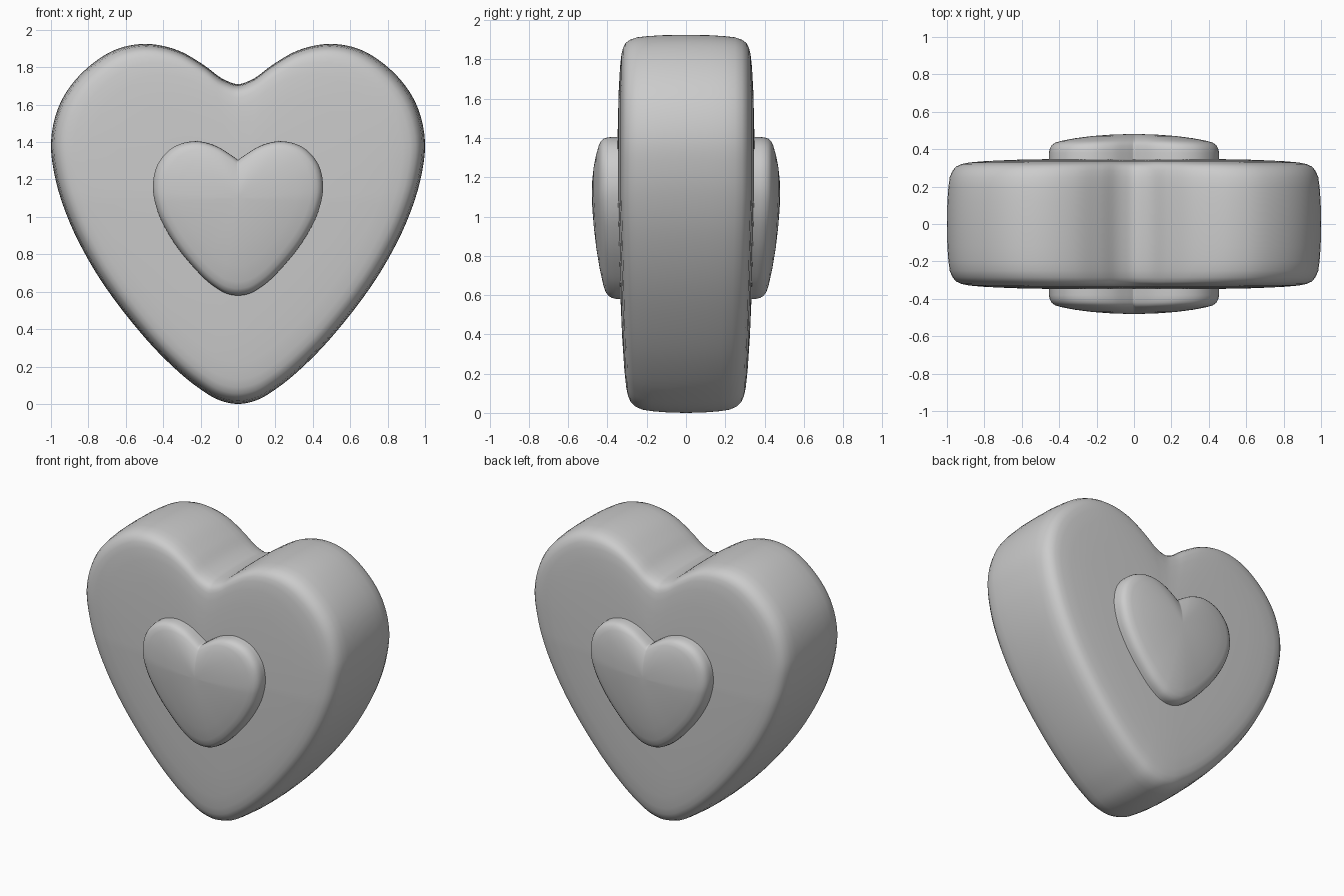
import bpy, bmesh
from mathutils import Vector

if "Cube" in bpy.data.objects:
    bpy.data.objects.remove(bpy.data.objects["Cube"])


def outline(half, steps, sharp_notch):
    """Smooth closed heart outline from its right half, tip to notch."""
    pts = [Vector(p) for p in half]
    first = Vector((-pts[1].x, pts[1].y))
    last = Vector((-pts[-2].x, pts[-2].y))
    if sharp_notch:
        last = 2 * pts[-1] - pts[-2]
    ext = [first] + pts + [last]
    right = []
    for i in range(1, len(ext) - 2):
        a, b, c, d = ext[i - 1:i + 3]
        # centripetal-like tangents from chord lengths
        l0, l1, l2 = (b - a).length, (c - b).length, (d - c).length
        m1 = ((b - a) / l0 * l1 + (c - b) / l1 * l0) / (l0 + l1) * l1
        m2 = ((c - b) / l1 * l2 + (d - c) / l2 * l1) / (l1 + l2) * l1
        for k in range(steps):
            t = k / steps
            right.append((2*t**3 - 3*t*t + 1) * b + (t**3 - 2*t*t + t) * m1
                         + (3*t*t - 2*t**3) * c + (t**3 - t*t) * m2)
    right.append(pts[-1])
    left = [Vector((-p.x, p.y)) for p in right[-2:0:-1]]
    return right + left


def heart(name, ring, profile, centre_z, taper, both_sides):
    """Sweep the outline inwards along (scale, depth) steps to a domed face."""
    bm = bmesh.new()
    prof = list(profile)
    signs = (-1, 1)
    n = len(ring)
    for sign in signs:
        prev = None
        for s, depth in prof:
            if s == 0:
                tip = bm.verts.new((0, sign * depth, centre_z))
                for i in range(n):
                    bm.faces.new((prev[i], prev[(i + 1) % n], tip))
                break
            cur = []
            for p in ring:
                z = centre_z + (p.y - centre_z) * s
                low = max(0, centre_z - z)
                y = depth - taper * low * (depth > 0)
                cur.append(bm.verts.new((p.x * s, sign * y if depth else 0, z)))
            if prev:
                for i in range(n):
                    j = (i + 1) % n
                    bm.faces.new((prev[i], prev[j], cur[j], cur[i]))
            prev = cur
    if both_sides:
        bmesh.ops.remove_doubles(bm, verts=bm.verts, dist=0.0005)
    bmesh.ops.recalc_face_normals(bm, faces=bm.faces)
    me = bpy.data.meshes.new(name)
    bm.to_mesh(me)
    bm.free()
    for f in me.polygons:
        f.use_smooth = True
    ob = bpy.data.objects.new(name, me)
    bpy.context.collection.objects.link(ob)
    return ob


# Thick heart body
body = [(0, 0), (0.1, 0.02), (0.21, 0.085), (0.37, 0.22), (0.57, 0.44),
        (0.8, 0.77), (0.92, 1.02), (0.98, 1.22), (1, 1.4), (0.945, 1.62),
        (0.79, 1.81), (0.64, 1.9), (0.5, 1.925), (0.32, 1.89),
        (0.18, 1.81), (0.07, 1.732), (0, 1.71)]
heart("heart_body", outline(body, 5, False),
      [(1, 0), (0.998, 0.12), (0.992, 0.2), (0.985, 0.25), (0.97, 0.285),
       (0.95, 0.308), (0.92, 0.321), (0.88, 0.329), (0.8, 0.336),
       (0.65, 0.343), (0.4, 0.348), (0.2, 0.35), (0, 0.35)],
      1.1, 0.025, True)

# Raised small hearts on the front and back
badge = [(0, 0.58), (0.06, 0.59), (0.13, 0.63), (0.25, 0.745), (0.36, 0.89),
         (0.43, 1.03), (0.455, 1.16), (0.43, 1.28), (0.35, 1.37),
         (0.23, 1.405), (0.12, 1.38), (0.04, 1.333), (0, 1.305)]
heart("raised_hearts", outline(badge, 5, True),
      [(1, 0.3), (1, 0.38), (0.99, 0.402), (0.97, 0.42), (0.93, 0.434),
       (0.86, 0.444), (0.7, 0.458), (0.5, 0.47), (0.3, 0.477),
       (0.12, 0.48), (0, 0.48)],
      1.1, 0.05, False)
